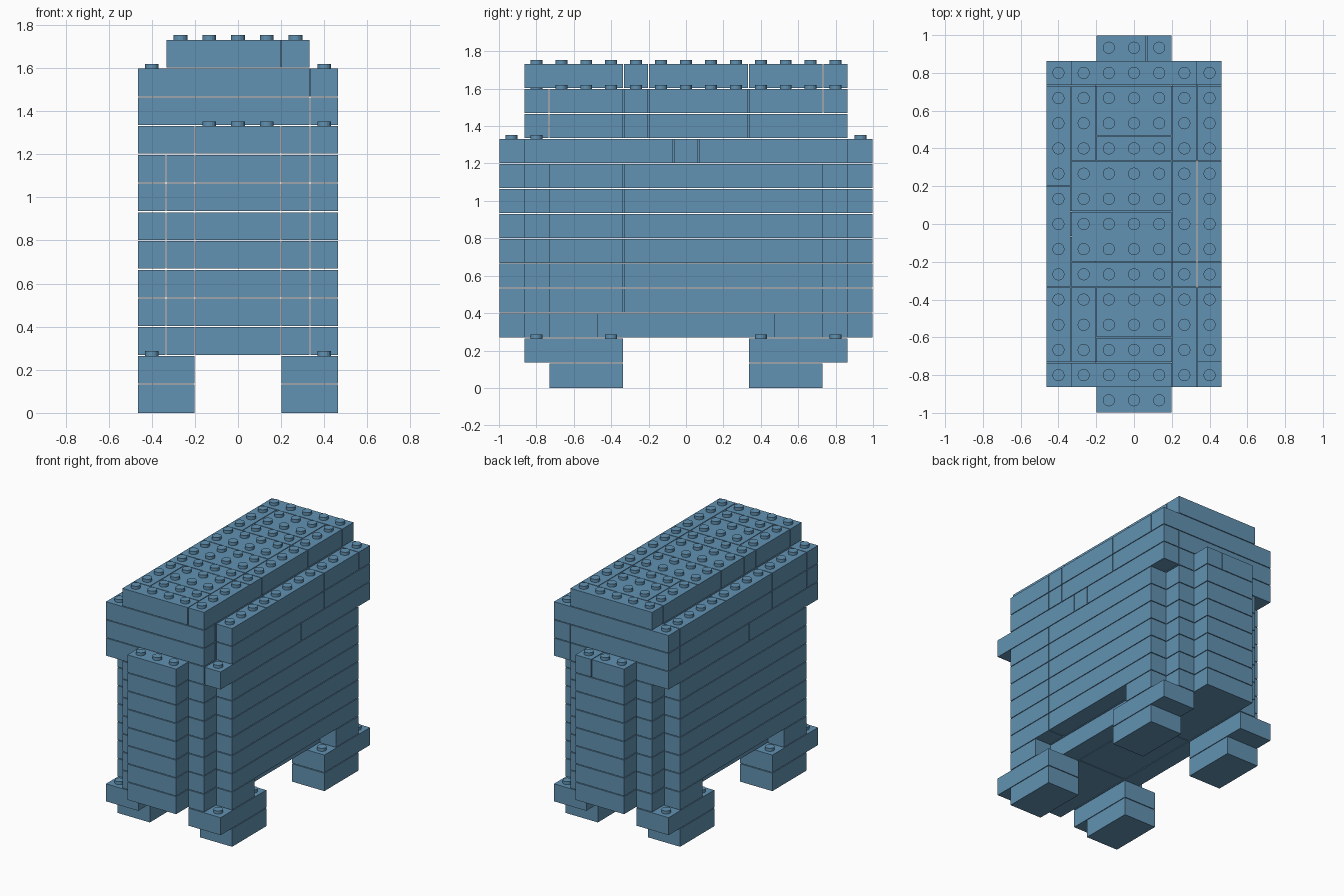
import bpy, bmesh
from mathutils import Matrix, Vector

cube = bpy.data.objects.get("Cube")
if cube:
    bpy.data.objects.remove(cube, do_unlink=True)

PITCH = 2 / 15          # one cell of the brick grid
GAP = 0.0025            # joint between bricks, per side
STUD_R, STUD_H = 0.032, 0.022
NX, NY = 7, 15

blue = bpy.data.materials.new("steel_blue")
blue.use_nodes = True
colour = (0.122, 0.287, 0.445, 1)
blue.diffuse_color = colour
blue.node_tree.nodes["Principled BSDF"].inputs["Base Color"].default_value = colour


def turned(b):
    """The same brick after a half turn about the vertical axis."""
    x0, x1, y0, y1 = b
    return (NX - x1, NX - x0, NY - y1, NY - y0)


def both(bricks):
    return bricks + [turned(b) for b in bricks]


def corner(i, j, level):
    return Vector(((i - NX / 2) * PITCH, (j - NY / 2) * PITCH, level * PITCH))


def cells(bricks):
    return {(i, j) for x0, x1, y0, y1 in bricks
            for i in range(x0, x1) for j in range(y0, y1)}


def build_course(name, level, bricks, covered):
    """One course of bricks, with studs wherever nothing sits on top."""
    bm = bmesh.new()
    for x0, x1, y0, y1 in bricks:
        low, high = corner(x0, y0, level), corner(x1, y1, level + 1)
        size = high - low - Vector((2 * GAP, 2 * GAP, 2 * GAP))
        centre = (low + high) / 2
        if level == 0:
            size.z += GAP
            centre.z -= GAP / 2
        bmesh.ops.create_cube(
            bm, size=1, matrix=Matrix.Translation(centre) @ Matrix.Diagonal((*size, 1)))
    for i, j in sorted(cells(bricks) - covered):
        spot = corner(i + 0.5, j + 0.5, level + 1)
        spot.z += STUD_H / 2 - GAP
        bmesh.ops.create_cone(bm, cap_ends=True, segments=16, radius1=STUD_R,
                              radius2=STUD_R, depth=STUD_H,
                              matrix=Matrix.Translation(spot))
    mesh = bpy.data.meshes.new(name)
    bm.to_mesh(mesh)
    bm.free()
    mesh.materials.append(blue)
    obj = bpy.data.objects.new(name, mesh)
    bpy.context.collection.objects.link(obj)


# Four feet, with a longer course above each
feet = both([(0, 2, 2, 5), (5, 7, 2, 5)])
ankles = both([(0, 2, 1, 5), (5, 7, 1, 5)])

# Floor, with a recess along each side between the feet
floor = both([(2, 5, 0, 5), (5, 6, 1, 14), (6, 7, 2, 4), (6, 7, 11, 13)]) + [(2, 5, 5, 10)]

# Stepped body walls
body = both([(2, 5, 0, 5), (5, 6, 1, 14), (6, 7, 2, 5), (6, 7, 5, 13)]) + [(2, 5, 5, 10)]

# Ledge that overhangs the body corners
ledge = [(0, 2, 1, 7), (0, 2, 7, 8), (0, 2, 8, 14),
         (2, 5, 0, 7), (2, 5, 7, 13), (2, 4, 13, 15), (4, 5, 13, 15),
         (5, 6, 1, 14), (6, 7, 1, 7), (6, 7, 7, 8), (6, 7, 8, 14)]

# Two broad upper courses, open at one front corner
inner = [(0, 6, 1, 2), (0, 1, 2, 5), (0, 1, 5, 9), (0, 1, 9, 13),
         (1, 6, 2, 6), (1, 6, 6, 13), (6, 7, 2, 5), (6, 7, 5, 6), (6, 7, 6, 10)]
upper_low = inner + [(0, 6, 13, 14), (6, 7, 10, 14)]
upper_high = inner + [(0, 7, 13, 14), (6, 7, 10, 13)]

# Narrow roof course
roof = [(1, 5, 1, 2), (1, 2, 2, 5), (2, 5, 2, 3), (2, 5, 3, 5),
        (1, 5, 5, 6), (1, 5, 6, 8), (1, 5, 8, 10),
        (1, 2, 10, 13), (2, 5, 10, 11), (2, 5, 11, 13), (1, 6, 13, 14),
        (5, 6, 1, 5), (5, 6, 5, 6), (5, 6, 6, 10), (5, 6, 10, 13)]

courses = [("feet", feet), ("ankles", ankles), ("floor", floor)]
courses += [(f"body_course_{n + 1}", body) for n in range(6)]
courses += [("ledge", ledge), ("upper_course_low", upper_low),
            ("upper_course_high", upper_high), ("roof", roof)]

for level, (name, bricks) in enumerate(courses):
    above = courses[level + 1][1] if level + 1 < len(courses) else []
    build_course(name, level, bricks, cells(above))
